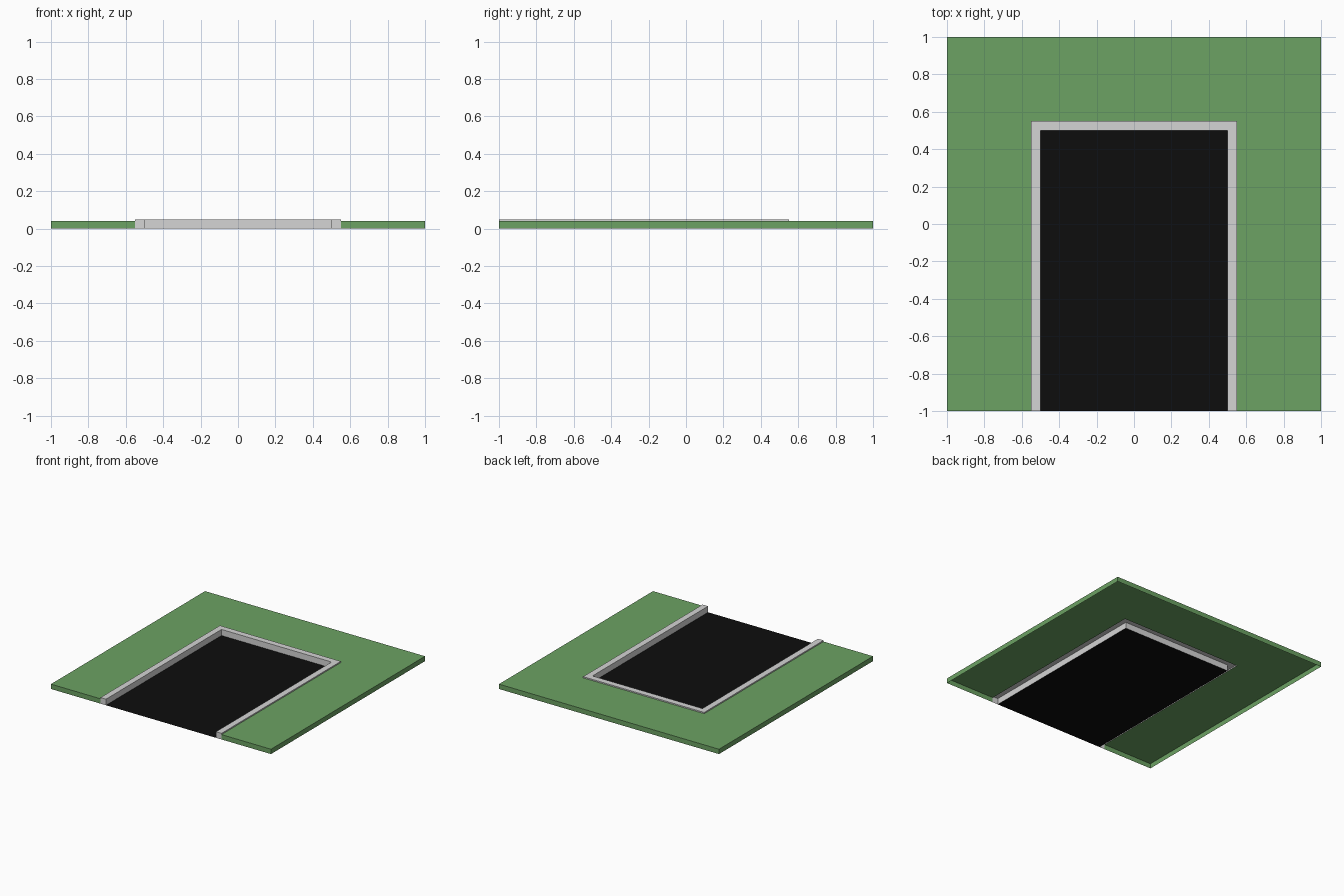
import bpy
import bmesh

cube = bpy.data.objects.get("Cube")
if cube:
    bpy.data.objects.remove(cube, do_unlink=True)

ROAD, CURB, EDGE = 0.5, 0.55, 1.0
LAWN_Z, CURB_Z = 0.04, 0.05


def material(name, rgb):
    mat = bpy.data.materials.new(name)
    mat.use_nodes = True
    mat.diffuse_color = (*rgb, 1)
    mat.node_tree.nodes["Principled BSDF"].inputs["Base Color"].default_value = (*rgb, 1)
    return mat


def finish(name, bm, mat):
    mesh = bpy.data.meshes.new(name)
    bm.to_mesh(mesh)
    bm.free()
    mesh.materials.append(mat)
    obj = bpy.data.objects.new(name, mesh)
    bpy.context.collection.objects.link(obj)
    return obj


def u_shell(name, profile, mat):
    """Sweep (offset, height) pairs around three sides, open to the front and below."""
    bm = bmesh.new()
    rows = [[bm.verts.new((x, y, z)) for x, y in
             ((-o, -EDGE), (-o, o), (o, o), (o, -EDGE))] for o, z in profile]
    for inner, outer in zip(rows, rows[1:]):
        for i in range(3):
            bm.faces.new((inner[i], inner[i + 1], outer[i + 1], outer[i]))
    # Front end caps drop to the ground
    lo, hi = profile[0][0], profile[-1][0]
    top = max(z for _, z in profile)
    for s in (-1, 1):
        cap = [(lo, 0), (hi, 0), (hi, top), (lo, top)]
        face = bm.faces.new([bm.verts.new((s * o, -EDGE, z)) for o, z in cap])
        face.normal_update()
        if face.normal.y > 0:
            face.normal_flip()
    # Point the swept faces upward and outward from the section
    for face in bm.faces:
        face.normal_update()
        if face.normal.z < -0.5:
            face.normal_flip()
    return finish(name, bm, mat)


grass = material("grass green", (0.15, 0.36, 0.125))
stone = material("curb light grey", (0.66, 0.66, 0.66))
asphalt = material("asphalt black", (0.004, 0.004, 0.004))

# Lawn with its outer skirt
u_shell("lawn", [(CURB, LAWN_Z), (EDGE, LAWN_Z), (EDGE, 0)], grass)

# Raised curb around the paved area
u_shell("curb", [(ROAD, 0), (ROAD, CURB_Z), (CURB, CURB_Z), (CURB, LAWN_Z)], stone)

# Sunken pavement
bm = bmesh.new()
bm.faces.new([bm.verts.new((x, y, 0)) for x, y in
              ((-ROAD, -EDGE), (ROAD, -EDGE), (ROAD, ROAD), (-ROAD, ROAD))])
finish("pavement", bm, asphalt)
